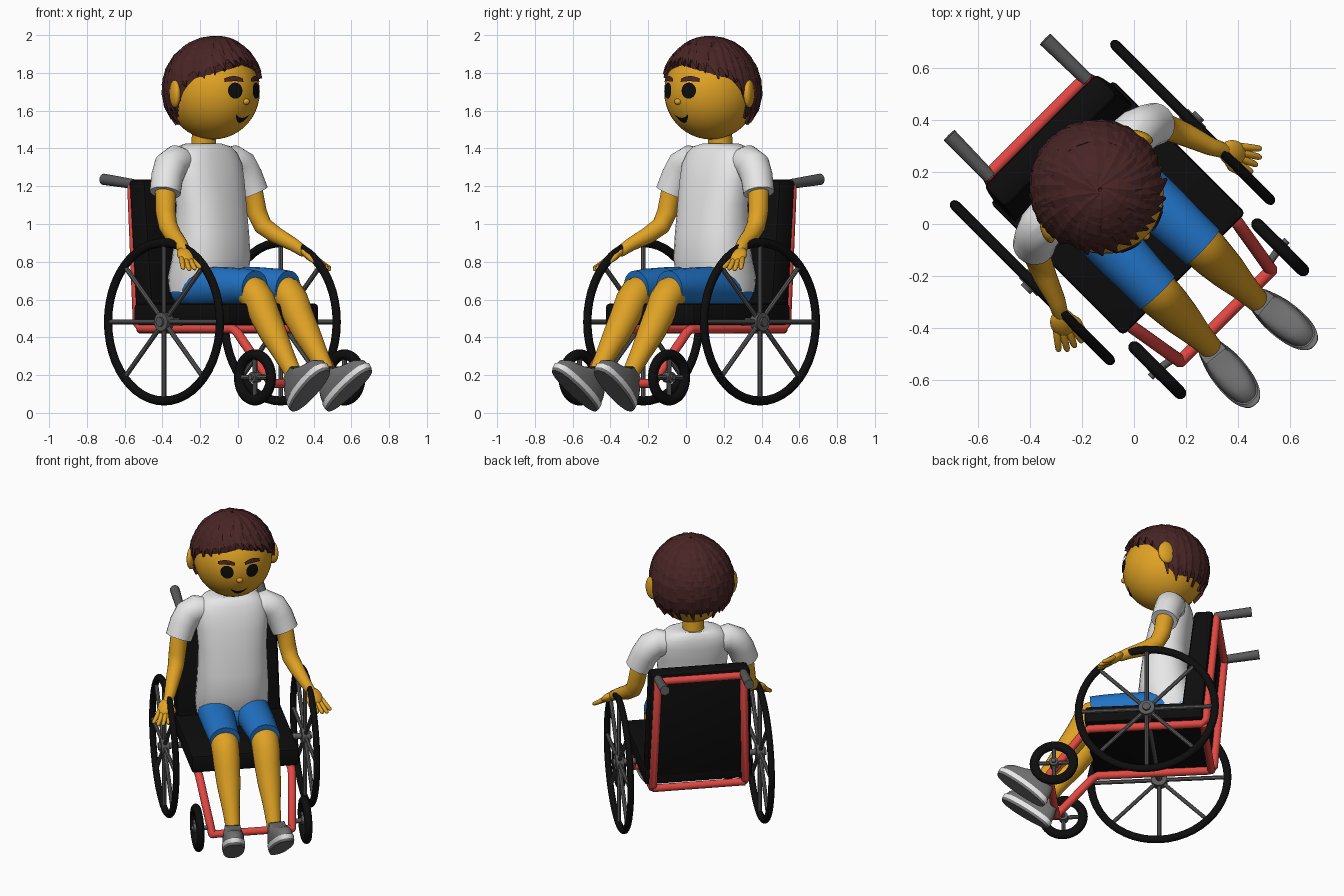
import bpy, bmesh, math, random
from mathutils import Vector as V, Matrix

if "Cube" in bpy.data.objects:
    bpy.data.objects.remove(bpy.data.objects["Cube"])

random.seed(4)
TURN = Matrix.Rotation(math.radians(45), 4, 'Z')   # built facing -y, then turned


def mat(name, c):
    m = bpy.data.materials.new(name)
    m.diffuse_color = (*c, 1)
    m.use_nodes = True
    m.node_tree.nodes["Principled BSDF"].inputs["Base Color"].default_value = m.diffuse_color
    return m


BLACK = mat("black", (.004, .004, .004))
GREY = mat("grey", (.1, .1, .1))
SHOE = mat("shoe_grey", (.16, .16, .16))
RED = mat("red", (.76, .065, .055))
SKIN = mat("skin", (.74, .36, .018))
HAIR = mat("dark_brown", (.065, .018, .018))
WHITE = mat("white", (.8, .8, .8))
BLUE = mat("blue", (.015, .17, .56))


def finish(name, bm, m, pair=False, angle=40):
    bmesh.ops.recalc_face_normals(bm, faces=bm.faces[:])
    for f in bm.faces:
        f.smooth = angle > 0
    for e in bm.edges:
        e.smooth = e.calc_face_angle(0) < math.radians(angle)
    mats = m if isinstance(m, list) else [m]
    for side in (("left_", "right_") if pair else ("",)):
        me = bpy.data.meshes.new(side + name)
        bm.to_mesh(me)
        if side == "right_":
            me.transform(Matrix.Scale(-1, 4, (1, 0, 0)))
            me.flip_normals()
        me.transform(TURN)
        for k in mats:
            me.materials.append(k)
        bpy.context.collection.objects.link(bpy.data.objects.new(side + name, me))
    bm.free()


def loft(rings, close=False):
    bm = bmesh.new()
    vs = [[bm.verts.new(p) for p in r] for r in rings]
    n = len(vs[0])
    for a, b in zip(vs, vs[1:] + ([vs[0]] if close else [])):
        for i in range(n):
            bm.faces.new((a[i], a[(i + 1) % n], b[(i + 1) % n], b[i]))
    if not close:
        bm.faces.new(vs[0])
        bm.faces.new(vs[-1])
    return bm


def tube(name, pts, radii, m, pair=False, n=14, rounded=False):
    P = [V(p) for p in pts]
    R = list(radii) if isinstance(radii, (list, tuple)) else [radii] * len(P)
    if rounded:
        a, b = (P[0] - P[1]).normalized(), (P[-1] - P[-2]).normalized()
        P = [P[0] + a * R[0], P[0] + a * R[0] * .7] + P + [P[-1] + b * R[-1] * .7, P[-1] + b * R[-1]]
        R = [R[0] * .15, R[0] * .7] + R + [R[-1] * .7, R[-1] * .15]
    rings = []
    for i, p in enumerate(P):
        d = (P[min(i + 1, len(P) - 1)] - P[max(i - 1, 0)]).normalized()
        ref = V((1, 0, 0)) if abs(d.x) < .8 else V((0, 0, 1))
        u = d.cross(ref).normalized()
        w = d.cross(u)
        rings.append([p + (u * math.cos(t) + w * math.sin(t)) * R[i]
                      for t in (2 * math.pi * k / n for k in range(n))])
    finish(name, loft(rings), m, pair)


def ball(name, mx, m, pair=False, seg=24):
    bm = bmesh.new()
    bmesh.ops.create_uvsphere(bm, u_segments=seg, v_segments=seg // 2 + 2, radius=1, matrix=mx)
    finish(name, bm, m, pair)


def egg(c, r, rot=0):
    return Matrix.Translation(c) @ Matrix.Rotation(rot, 4, 'Z') @ Matrix.Diagonal((*r, 1))


def slab(name, low, high, m, bevel):
    rings = [[(-w, y0, z), (w, y0, z), (w, y1, z), (-w, y1, z)] for w, y0, y1, z in (low, high)]
    bm = loft(rings)
    bmesh.ops.bevel(bm, geom=bm.edges[:], offset=bevel, segments=2, affect='EDGES', profile=.5)
    finish(name, bm, m, angle=30)


# wheels: tyre, hub and spokes
def wheel(name, c, R, r, spokes, sr, hub):
    c = V(c)
    rings = []
    for i in range(48):
        a = 2 * math.pi * i / 48
        d = V((0, math.cos(a), math.sin(a)))
        rings.append([c + d * (R + r * math.cos(t)) + V((r * .85 * math.sin(t), 0, 0))
                      for t in (2 * math.pi * k / 12 for k in range(12))])
    finish(name + "_tyre", loft(rings, True), BLACK, True)
    for i in range(spokes):
        a = 2 * math.pi * i / spokes
        tube(f"{name}_spoke_{i}", [c, c + V((0, math.cos(a), math.sin(a))) * R], sr, GREY, True, 8)
    X = V((.025, 0, 0))
    tube(name + "_hub", [c - X, c + X], hub, GREY, True, 20)
    tube(name + "_hub_cap", [c + X, c + X * 1.5], hub * .5, GREY, True, 16)


wheel("big_wheel", (.437, .117, .482), .419, .024, 8, .013, .05)
wheel("caster_wheel", (.335, -.462, .188), .12, .029, 4, .013, .028)
tube("big_axle", [(-.437, .117, .482), (.437, .117, .482)], .02, GREY)
tube("caster_axle", [(.25, -.475, .188), (.335, -.462, .188)], .015, GREY, True)

# red tube frame
tube("side_frame", [(.265, .53, 1.21), (.287, .465, .47), (.287, .44, .447), (.287, -.25, .445),
                    (.285, -.28, .425), (.248, -.5, .155)], .025, RED, True, rounded=True)
for nm, w, y, z in (("top_bar", .265, .53, 1.2), ("rear_bar", .287, .45, .445), ("foot_bar", .248, -.5, .155)):
    tube(nm, [(-w, y, z), (w, y, z)], .024, RED)
tube("push_handle", [(.265, .52, 1.212), (.262, .745, 1.237)], [.026, .03], GREY, True)

# cushions
slab("seat", (.335, -.275, .45, .466), (.335, -.275, .45, .58), BLACK, .02)
slab("backrest", (.325, .31, .445, .47), (.31, .395, .515, 1.235), BLACK, .025)


# shirt
def oval(cy, a, b, z, n=28, e=.85):
    f = lambda v: math.copysign(abs(v) ** e, v)
    return [(a * f(math.cos(t)), cy + b * f(math.sin(t)), z) for t in (2 * math.pi * k / n for k in range(n))]


finish("shirt", loft([oval(*q) for q in (
    (.235, .215, .16, .64), (.225, .225, .175, .72), (.2, .222, .172, .82), (.195, .215, .155, .95),
    (.2, .21, .14, 1.1), (.22, .22, .135, 1.23), (.24, .225, .13, 1.32), (.25, .205, .115, 1.375),
    (.255, .165, .1, 1.41), (.258, .1, .085, 1.425), (.26, .07, .07, 1.42))]), WHITE, angle=60)
tube("sleeve", [(.15, .25, 1.32), (.215, .248, 1.33), (.262, .242, 1.305), (.298, .232, 1.25), (.33, .215, 1.165)],
     [.075, .088, .09, .085, .082], WHITE, True, 20)

# arms and hands
tube("arm", [(.24, .25, 1.32), (.326, .217, 1.17), (.342, .2, 1.06), (.356, .168, .99), (.385, .1, .94),
             (.42, .003, .89), (.445, -.045, .855)], [.06, .056, .053, .05, .045, .035, .03], SKIN, True, 18, True)
P, d, e = V((.462, -.075, .835)), V((.37, -.7, -.61)).normalized(), V((.88, .47, 0)).normalized()
n = e.cross(d)
M = Matrix((e * .05, d * .062, n * .026)).transposed().to_4x4()
ball("palm", Matrix.Translation(P) @ M, SKIN, True)
for i in range(4):
    k = i - 1.5
    tip = .128 - .012 * abs(k - .3)
    tube(f"finger_{i}", [P + d * .03 + e * k * .022, P + d * .08 + e * k * .027, P + d * tip + e * k * .031 - n * .004],
         [.015, .014, .012], SKIN, True, 10, True)
tube("thumb", [P - e * .025 - d * .02, P - e * .055 + d * .015, P - e * .063 + d * .055], [.017, .015, .012],
     SKIN, True, 10, True)

# shorts and legs
tube("shorts_leg", [(.105, .3, .665), (.11, .15, .665), (.118, -.05, .668), (.122, -.17, .668), (.124, -.25, .66)],
     [.1, .11, .103, .096, .094], BLUE, True, 22)
ball("shorts_seat", egg((0, .2, .665), (.21, .17, .1)), BLUE)
tube("leg", [(.122, -.1, .66), (.124, -.19, .655), (.125, -.245, .635), (.125, -.285, .59), (.125, -.33, .51),
             (.126, -.39, .42), (.127, -.47, .31), (.127, -.53, .225), (.128, -.565, .17)],
     [.07, .083, .086, .085, .08, .072, .055, .046, .043], SKIN, True, 20, True)


# shoes, pitched toe-up: sole layers then the upper
def shoe_ring(h, toe, heel, w, n=28):
    out = []
    for t in (2 * math.pi * k / n for k in range(n)):
        c, s = math.cos(t), math.sin(t)
        y = -toe * c if c > 0 else -heel * c
        out.append((w * (1 + .08 * c) * math.copysign(abs(s) ** .8, s), y, h))
    return out


bm = loft([shoe_ring(*q) for q in ((0, .178, .175, .064), (.016, .186, .18, .069), (.044, .188, .18, .07),
           (.045, .18, .174, .066), (.075, .172, .17, .066), (.1, .14, .162, .062), (.122, .07, .152, .057),
           (.148, .008, .142, .051), (.165, -.012, .138, .049))])
for f in bm.faces:
    if .017 < f.calc_center_median().z < .044:
        f.material_index = 1
bm.transform(Matrix.Translation((.148, -.685, .115)) @ Matrix.Rotation(math.radians(6), 4, 'Z')
             @ Matrix.Rotation(math.radians(-38), 4, 'X'))
finish("shoe", bm, [SHOE, WHITE], True, 50)

# head, neck, ears, nose
HC, HR = V((0, .187, 1.7)), V((.24, .255, .252))
ball("head", egg(HC, HR), SKIN, seg=40)
tube("neck", [(0, .262, 1.38), (0, .25, 1.5)], .066, SKIN, n=20)
ball("ear", egg((.25, .222, 1.69), (.026, .055, .074), math.radians(28)), SKIN, True)
ball("nose", egg((0, -.06, 1.648), (.02, .02, .017)), SKIN, seg=16)


# face plates lying on the head surface
def plate(name, xc, hw, top, bot, m, off, pair=False):
    bm, cols = bmesh.new(), []
    for i in range(17):
        u = -math.cos(math.pi * (i + .15) / 16.3)
        x, a, b = xc + hw * u, top(u), bot(u)
        col = []
        for j in range(5):
            z = b + (a - b) * j / 4
            y = HC.y - off - HR.y * math.sqrt(1 - (x / HR.x) ** 2 - ((z - HC.z) / HR.z) ** 2)
            col.append(bm.verts.new((x, y, z)))
        cols.append(col)
    for a, b in zip(cols, cols[1:]):
        for j in range(4):
            bm.faces.new((a[j], b[j], b[j + 1], a[j + 1]))
    bmesh.ops.solidify(bm, geom=bm.faces[:], thickness=.008)
    finish(name, bm, m, pair)


arc = lambda u: math.sqrt(max(0, 1 - u * u)) + .01
plate("eye", .078, .039, lambda u: 1.706 + .042 * arc(u), lambda u: 1.706 - .042 * arc(u), BLACK, .007, True)
plate("eyebrow", .08, .05, lambda u: 1.783 - .014 * u * u, lambda u: 1.756 - .004 * u * u, HAIR, .01, True)
plate("mouth", 0, .052, lambda u: 1.562 + .02 * u * u, lambda u: 1.535 + .045 * u * u, BLACK, .005)


# hair: cap with a hairline plus faceted locks from the crown
def hairline(p):
    a = abs((math.degrees(p) + 180) % 360 - 180)
    if a < 75:
        return math.radians(58 + 18 * a / 75)
    return math.radians(min(122, 76 + (a - 75) * 1.5))


def scalp(th, p, k=1):
    return HC + V((.258 * math.sin(th) * math.sin(p), -.27 * math.sin(th) * math.cos(p), .276 * math.cos(th))) * k


rings = []
for i in range(9):
    t = .03 + .97 * i / 8
    rings.append([scalp(hairline(p) * t, p, .925 if i == 8 else 1) for p in (2 * math.pi * k / 36 for k in range(36))])
finish("hair_cap", loft(rings), HAIR, angle=0)

bm = bmesh.new()
for layer, count, t0, reach in ((0, 30, .35, 1.04), (1, 20, .12, .8), (2, 11, 0, .55)):
    for i in range(count):
        p0 = 2 * math.pi * (i + .5 * layer + random.uniform(-.2, .2)) / count
        end = reach * random.uniform(.93, 1.04)
        front = max(0, math.cos(p0))
        prev = None
        for j in range(6):
            t = j / 5
            p = p0 + .3 * t
            th = max(.02, hairline(p) * (t0 + (end - t0) * t))
            wide = (.028 + .03 * math.sin(math.pi * min(1, t + .15))) * (1 - t ** 3) + .004
            lift = 1.0 + .012 * layer + .05 * front * t
            side = V((math.cos(p), math.sin(p), 0)) * wide
            c = scalp(th, p, lift)
            ridge = scalp(th, p, lift + .045 * (1 - t ** 4))
            sec = [bm.verts.new(q) for q in (c - side, ridge + side * .25, c + side, scalp(th, p, .94))]
            if prev:
                for k in range(4):
                    bm.faces.new((prev[k], prev[(k + 1) % 4], sec[(k + 1) % 4], sec[k]))
            else:
                bm.faces.new(sec)
            prev = sec
        bm.faces.new(prev)
finish("hair_locks", bm, HAIR, angle=0)
